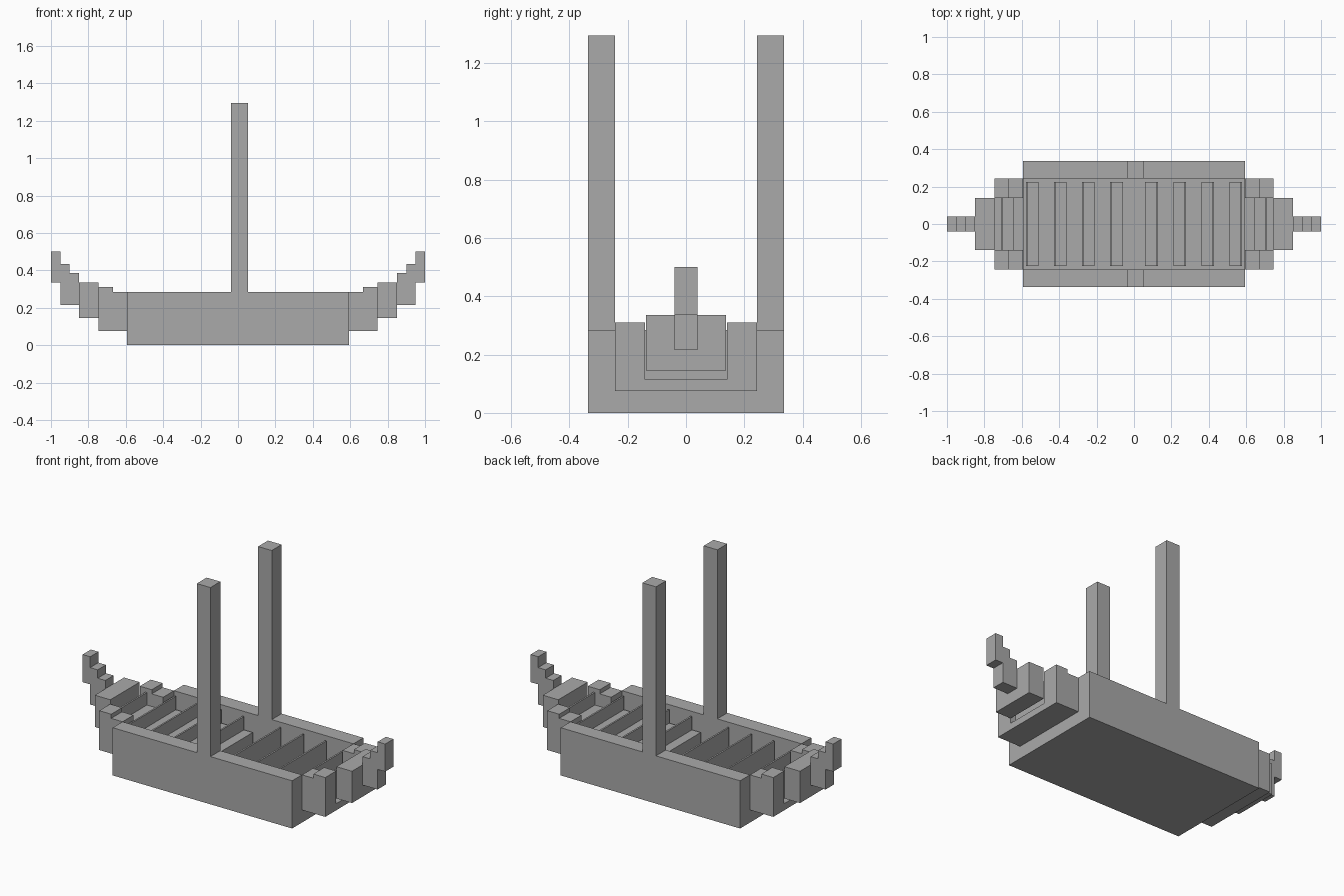
import bpy
import bmesh

cube = bpy.data.objects.get("Cube")
if cube:
    bpy.data.objects.remove(cube, do_unlink=True)

GREY = (0.4, 0.4, 0.4, 1.0)
grey = bpy.data.materials.new("plain grey")
grey.use_nodes = True
grey.diffuse_color = GREY
grey.node_tree.nodes["Principled BSDF"].inputs["Base Color"].default_value = GREY


def extrude(name, outline, y0, y1):
    """Extrude an x-z outline from y0 to y1."""
    bm = bmesh.new()
    face = bm.faces.new([bm.verts.new((x, y0, z)) for x, z in outline])
    new = bmesh.ops.extrude_face_region(bm, geom=[face])["geom"]
    verts = [v for v in new if isinstance(v, bmesh.types.BMVert)]
    bmesh.ops.translate(bm, verts=verts, vec=(0, y1 - y0, 0))
    bmesh.ops.recalc_face_normals(bm, faces=bm.faces)
    mesh = bpy.data.meshes.new(name)
    bm.to_mesh(mesh)
    bm.free()
    mesh.materials.append(grey)
    obj = bpy.data.objects.new(name, mesh)
    bpy.context.collection.objects.link(obj)
    return obj


def box(name, x, y, z):
    return extrude(name, [(x[0], z[0]), (x[1], z[0]), (x[1], z[1]), (x[0], z[1])], *y)


def bench(name, sign, inner, half_width, floor, seat, top):
    """Bench facing amidships, with a thin backrest on its outer edge."""
    back, outer = inner + 0.058, inner + 0.068
    outline = [(inner, floor), (outer, floor), (outer, top),
               (back, top), (back, seat), (inner, seat)]
    extrude(name, [(sign * x, z) for x, z in outline], -half_width, half_width)


HALF, WALL, RIM, FLOOR = 0.593, 0.243, 0.285, 0.04

# Hull floor, side walls and the two posts standing on them
box("hull_floor", (-HALF, HALF), (-WALL, WALL), (0, FLOOR))
for side, s in (("front", -1), ("back", 1)):
    wall = sorted((s * WALL, s * 0.336))
    box(side + "_hull_wall", (-HALF, HALF), wall, (0, RIM))
    box(side + "_post", (-0.037, 0.053), wall, (RIM, 1.295))

for end, s in (("left", 1), ("right", -1)):
    # Rowing benches
    for i in range(4):
        bench(f"{end}_bench_{i + 1}", s, 0.06 + 0.15 * i, 0.225, FLOOR, 0.185, 0.265)

    # Stepped shoulder around a narrow end bench
    shoulder = [(HALF, 0.075), (0.747, 0.075), (0.747, 0.31),
                (0.668, 0.31), (0.668, RIM), (HALF, RIM)]
    for side, t in (("front", -1), ("back", 1)):
        extrude(f"{end}_{side}_shoulder", [(s * x, z) for x, z in shoulder],
                t * 0.14, t * WALL)
    box(end + "_shoulder_floor", (s * HALF, s * 0.747), (-0.14, 0.14), (0.075, 0.115))
    box(end + "_hull_end", (s * (HALF - 0.004), s * HALF), (-WALL, WALL), (0, 0.115))
    bench(end + "_end_bench", s, 0.642, 0.14, 0.115, 0.21, 0.285)

    # Solid end block and rising stem
    box(end + "_end_block", (s * 0.747, s * 0.85), (-0.138, 0.138), (0.145, 0.335))
    stem = [(0.85, 0.215), (0.95, 0.215), (0.95, 0.335), (1.0, 0.335), (1.0, 0.5),
            (0.95, 0.5), (0.95, 0.435), (0.9, 0.435), (0.9, 0.385), (0.85, 0.385)]
    extrude(end + "_stem", [(s * x, z) for x, z in stem], -0.039, 0.039)
